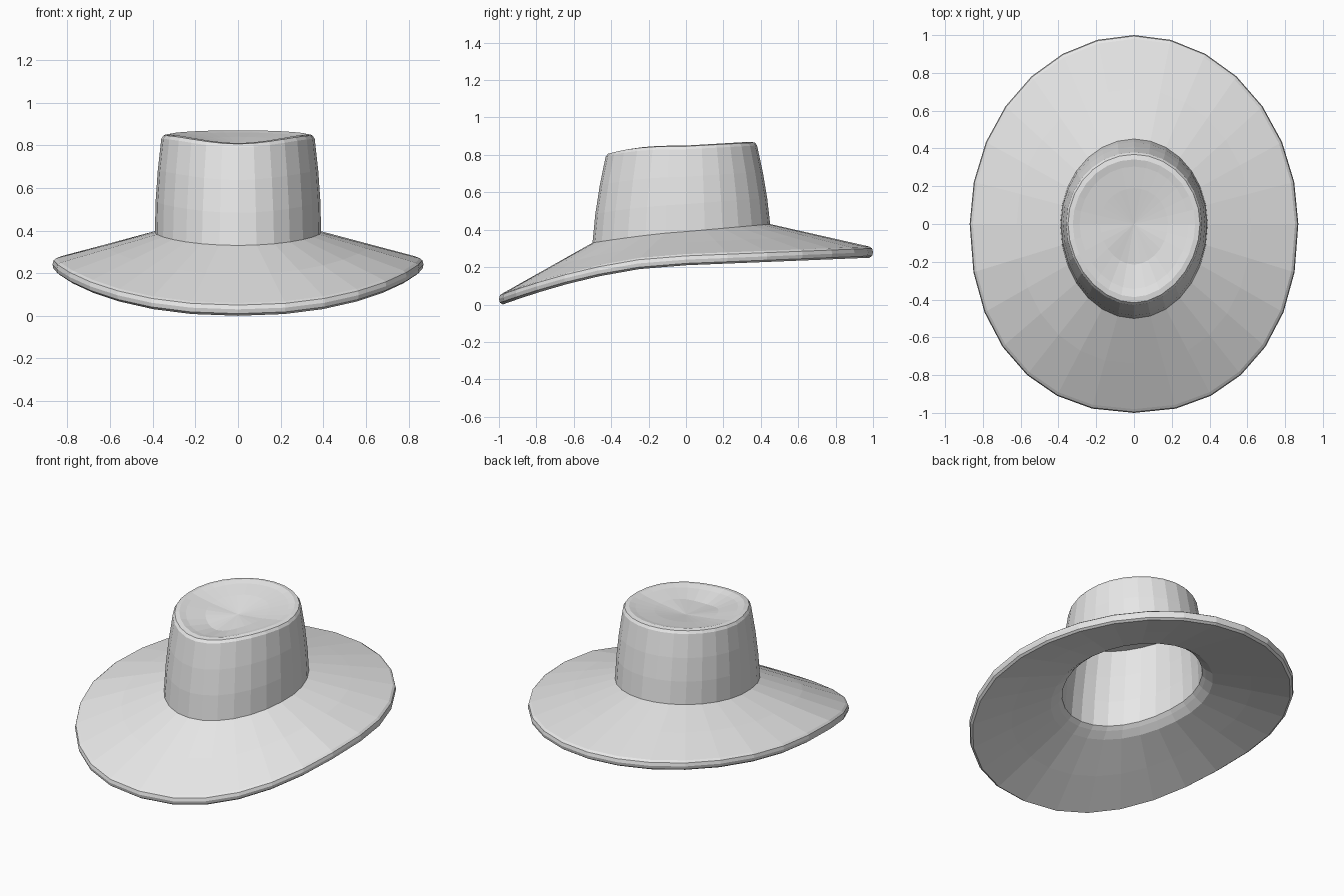
import bpy
import bmesh
from math import sin, cos, pi
from mathutils import Vector

default_cube = bpy.data.objects.get("Cube")
if default_cube:
    bpy.data.objects.remove(default_cube)

SIDES = 28
FELT_THICKNESS = 0.04

felt = bpy.data.materials.new("grey_felt")
felt.use_nodes = True
felt.diffuse_color = (0.8, 0.8, 0.8, 1)
shader = felt.node_tree.nodes["Principled BSDF"]
shader.inputs["Base Color"].default_value = felt.diffuse_color


def outline(half_width, front, back, front_z, side_z, back_z, squareness, sag):
    """Egg-shaped guide curve whose height changes from front to side to back."""
    curve = []
    for step in range(SIDES):
        angle = 2 * pi * step / SIDES
        across, along = sin(angle), cos(angle)
        if along > 0:
            power = 2 / squareness
            reach = along ** power
            y = -front * reach
            z = side_z + (front_z - side_z) * reach ** sag
        else:
            power = 1
            reach = -along
            y = back * reach
            z = side_z + (back_z - side_z) * reach
        side = 1 if across > 0 else -1
        x = side * half_width * abs(across) ** power
        curve.append(Vector((x, y, z)))
    return curve


def mix(first, second, amount):
    return [a.lerp(b, amount) for a, b in zip(first, second)]


def moved(curve, scale, rise):
    """Widen or narrow a curve about the middle and raise or lower it."""
    return [Vector((p.x * scale, p.y * scale, p.z + rise)) for p in curve]


def bridge(bm, lower, upper):
    for i in range(SIDES):
        j = (i + 1) % SIDES
        bm.faces.new((lower[i], lower[j], upper[j], upper[i]))


def cap(bm, loop, depth):
    """Close a loop with a fan around a slightly sunken middle point."""
    middle = sum((v.co for v in loop), Vector()) / SIDES
    tip = bm.verts.new((0, 0, middle.z - depth))
    for i in range(SIDES):
        bm.faces.new((loop[i], loop[(i + 1) % SIDES], tip))


def loft(name, curves, capped):
    """Skin a row of curves, either capped at both ends or joined end to end."""
    bm = bmesh.new()
    loops = [[bm.verts.new(point) for point in curve] for curve in curves]
    for lower, upper in zip(loops, loops[1:]):
        bridge(bm, lower, upper)
    if capped:
        cap(bm, loops[0], FELT_THICKNESS / 2)
        cap(bm, loops[-1], FELT_THICKNESS / 2)
    else:
        bridge(bm, loops[-1], loops[0])
    bmesh.ops.recalc_face_normals(bm, faces=bm.faces)
    mesh = bpy.data.meshes.new(name)
    bm.to_mesh(mesh)
    bm.free()
    mesh.materials.append(felt)
    hat_part = bpy.data.objects.new(name, mesh)
    bpy.context.collection.objects.link(hat_part)


# Guide curves: foot of the crown, outer edge of the brim, shoulder of the crown
crown_foot = outline(half_width=0.39, front=0.5, back=0.45,
                     front_z=0.33, side_z=0.39, back_z=0.43,
                     squareness=2, sag=1.3)
brim_edge = outline(half_width=0.87, front=1, back=1,
                    front_z=0.03, side_z=0.24, back_z=0.28,
                    squareness=2.2, sag=1.7)
shoulder = outline(half_width=0.36, front=0.43, back=0.38,
                   front_z=0.79, side_z=0.83, back_z=0.85,
                   squareness=1.9, sag=3)

# Sagging brim: upper face, rolled edge, lower face, then the head opening
half_roll = FELT_THICKNESS / 2
upper_edge = moved(brim_edge, 0.98, half_roll * 1.5)
lower_edge = moved(brim_edge, 0.98, -half_roll * 1.5)
under_foot = moved(crown_foot, 1.1, -FELT_THICKNESS * 1.8)
opening = moved(crown_foot, 0.95, -half_roll)
loft("brim", [
    crown_foot,
    mix(crown_foot, upper_edge, 0.5),
    upper_edge,
    moved(brim_edge, 0.995, half_roll),
    brim_edge,
    moved(brim_edge, 0.995, -half_roll),
    lower_edge,
    mix(lower_edge, under_foot, 0.5),
    under_foot,
    moved(crown_foot, 1, -FELT_THICKNESS),
    opening,
], capped=False)

# Hollow crown: slightly bowed wall with a lining, under a dished top
heights = [step / 3 for step in range(4)]
wall = [moved(mix(crown_foot, shoulder, h), 1 + half_roll * sin(pi * h), 0)
        for h in heights]
lining = [moved(curve, 0.95, -half_roll) for curve in reversed(wall)]
rounded_rim = [moved(shoulder, 0.97, half_roll * 0.8),
               moved(shoulder, 0.9, half_roll)]
dish = [moved(shoulder, 0.8, half_roll / 2),
        moved(shoulder, 0.5, -half_roll / 2)]
loft("crown", lining + wall + rounded_rim + dish, capped=True)
